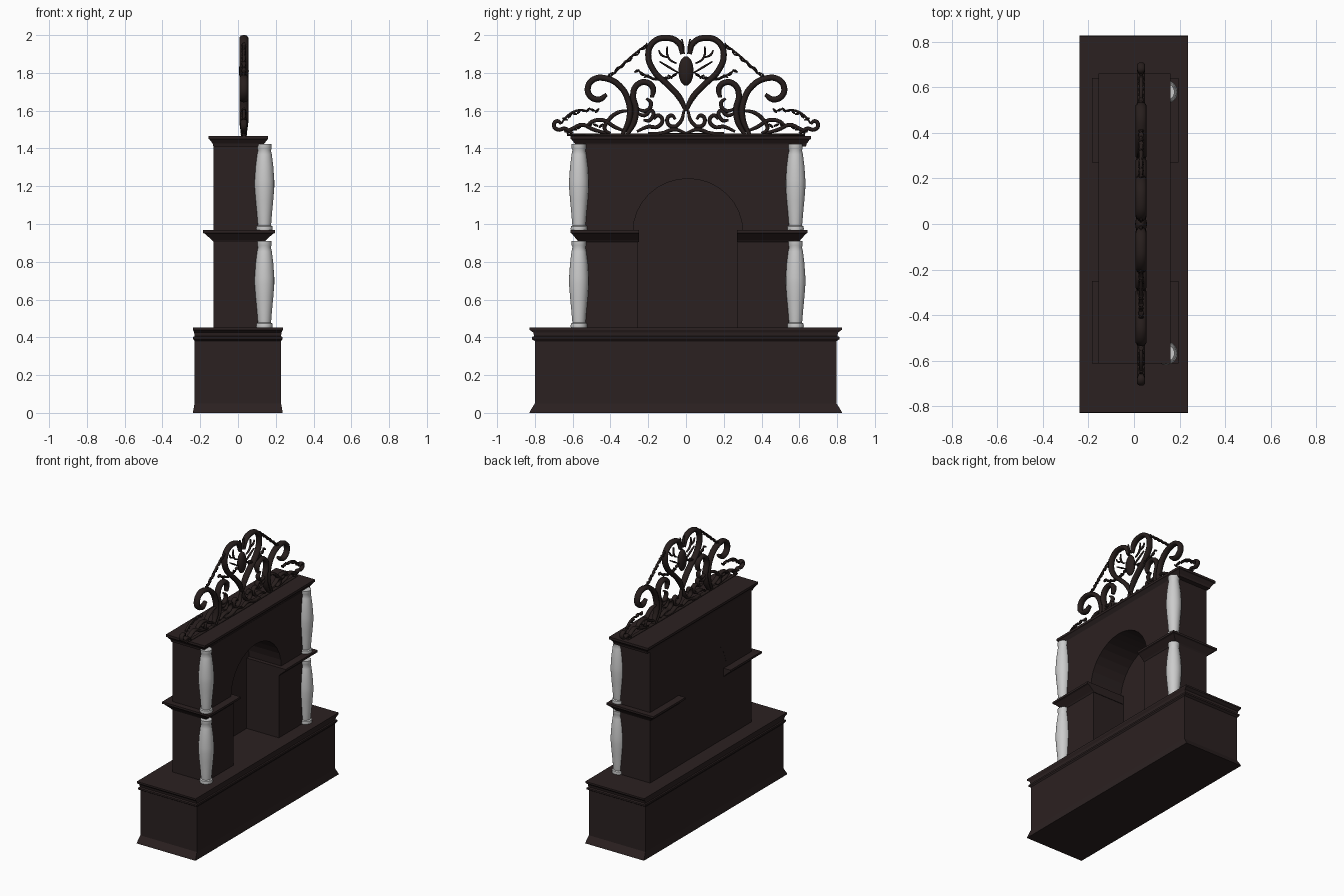
import bpy, bmesh, math
from mathutils import Matrix, Vector

if "Cube" in bpy.data.objects:
    bpy.data.objects.remove(bpy.data.objects["Cube"])


def material(name, rgb):
    m = bpy.data.materials.new(name)
    m.diffuse_color = (*rgb, 1)
    m.use_nodes = True
    m.node_tree.nodes["Principled BSDF"].inputs["Base Color"].default_value = m.diffuse_color
    return m


WOOD = material("dark_wood", (0.024, 0.015, 0.015))
STONE = material("pale_stone", (0.6, 0.6, 0.6))
IRON = material("dark_iron", (0.020, 0.013, 0.012))


def finish(name, bm, mat, smooth=False):
    bmesh.ops.recalc_face_normals(bm, faces=bm.faces)
    me = bpy.data.meshes.new(name)
    bm.to_mesh(me)
    bm.free()
    me.materials.append(mat)
    for p in me.polygons:
        p.use_smooth = smooth
    ob = bpy.data.objects.new(name, me)
    bpy.context.collection.objects.link(ob)
    return ob


def moulding(name, rect, profile, flare_y0=1, flare_y1=1):
    """Stack of rectangles; profile rows are (x offset, y offset, z)."""
    x0, x1, y0, y1 = rect
    bm = bmesh.new()
    rings = []
    for ox, oy, z in profile:
        a, b = y0 - oy * flare_y0, y1 + oy * flare_y1
        rings.append([bm.verts.new(c) for c in ((x0 - ox, a, z), (x1 + ox, a, z),
                                                (x1 + ox, b, z), (x0 - ox, b, z))])
    for lo, hi in zip(rings, rings[1:]):
        for i in range(4):
            j = (i + 1) % 4
            bm.faces.new((lo[i], lo[j], hi[j], hi[i]))
    bm.faces.new(rings[0][::-1])
    bm.faces.new(rings[-1])
    return finish(name, bm, WOOD)


def slab(name, outline, x0, x1):
    """Outline in (y, z), extruded along x."""
    bm = bmesh.new()
    f = bm.faces.new([bm.verts.new((x0, y, z)) for y, z in outline])
    ext = bmesh.ops.extrude_face_region(bm, geom=[f])
    bmesh.ops.translate(bm, vec=(x1 - x0, 0, 0),
                        verts=[v for v in ext["geom"] if isinstance(v, bmesh.types.BMVert)])
    return finish(name, bm, WOOD)


# Plinth
moulding("plinth", (-0.23, 0.228, -0.80, 0.797), [
    (0.009, 0.03, 0), (0.007, 0.024, 0.012), (0, 0, 0.05), (0, 0, 0.38), (0.007, 0.016, 0.39),
    (0.007, 0.016, 0.402), (0, 0.004, 0.406), (0.002, 0.008, 0.425), (0.009, 0.028, 0.44),
    (0.009, 0.028, 0.452)])

# Main body with arched niche, closed by a thin back panel
arch = [(0.01 - 0.29 * math.cos(math.pi * i / 16), 0.96 + 0.28 * math.sin(math.pi * i / 16))
        for i in range(17)]
opening = [(-0.254, 0.45), (-0.254, 0.96)] + arch + [(0.272, 0.96), (0.272, 0.45)]
slab("niche_wall", [(-0.57, 0.45)] + opening + [(0.60, 0.45), (0.60, 1.42), (-0.57, 1.42)], -0.13, 0.14)
slab("niche_back_panel", opening, -0.129, -0.12)

# Middle ledges on both sides of the niche, and the top cornice
ledge = [(0, 0, 0.905), (0.008, 0.006, 0.915), (0.045, 0.034, 0.948), (0.055, 0.042, 0.952), (0.055, 0.042, 0.967)]
moulding("ledge_near", (-0.13, 0.14, -0.57, -0.25), ledge, 1, 0)
moulding("ledge_far", (-0.13, 0.14, 0.27, 0.60), ledge, 0, 1)
moulding("top_cornice", (-0.13, 0.135, -0.585, 0.635), [
    (0, 0, 1.41), (0.004, 0.004, 1.425), (0.02, 0.02, 1.447), (0.025, 0.027, 1.45), (0.025, 0.027, 1.467)])


# Baluster columns at the front corners
def column(name, y, z0, h):
    prof = [(0, 0), (.042, 0), (.044, .02), (.042, .05), (.034, .06), (.036, .09), (.04, .2), (.047, .36),
            (.052, .5), (.052, .58), (.047, .74), (.039, .88), (.034, .93), (.038, .95), (.038, 1), (0, 1)]
    bm = bmesh.new()
    vs = [bm.verts.new((r, 0, t * h)) for r, t in prof]
    es = [bm.edges.new(e) for e in zip(vs, vs[1:])]
    bmesh.ops.spin(bm, geom=vs + es, cent=(0, 0, 0), axis=(0, 0, 1), angle=2 * math.pi, steps=24)
    bmesh.ops.remove_doubles(bm, verts=bm.verts, dist=0.0005)
    bmesh.ops.translate(bm, verts=bm.verts, vec=(0.14, y, z0))
    ob = finish(name, bm, STONE, True)
    bpy.context.view_layer.objects.active = ob
    ob.select_set(True)
    bpy.ops.object.shade_smooth_by_angle(angle=math.radians(50))
    ob.select_set(False)


for side, y in (("near", -0.567), ("far", 0.58)):
    column("lower_column_" + side, y, 0.45, 0.46)
    column("upper_column_" + side, y, 0.965, 0.458)

# Wrought crest: scrolls drawn in (y, z), mirrored about the middle
CX = 0.031


def scrolls(name, paths, depth, flat=1.5, mirror=True):
    cu = bpy.data.curves.new(name, "CURVE")
    cu.dimensions = "3D"
    cu.bevel_depth = depth
    cu.bevel_resolution = 2
    cu.resolution_u = 5
    cu.use_fill_caps = True
    for s in ((1, -1) if mirror else (1,)):
        for path in paths:
            sp = cu.splines.new("BEZIER")
            sp.bezier_points.add(len(path) - 1)
            for i, (p, (y, z)) in enumerate(zip(sp.bezier_points, path)):
                p.co = (0, y * s, z)
                p.handle_left_type = p.handle_right_type = "AUTO"
                p.radius = 0.65 if i in (0, len(path) - 1) else 1
    tmp = bpy.data.objects.new(name + "_curve", cu)
    bpy.context.collection.objects.link(tmp)
    dg = bpy.context.evaluated_depsgraph_get()
    me = bpy.data.meshes.new_from_object(tmp.evaluated_get(dg))
    bpy.data.objects.remove(tmp)
    bm = bmesh.new()
    bm.from_mesh(me)
    bmesh.ops.scale(bm, vec=(flat, 1, 1), verts=bm.verts)
    bmesh.ops.translate(bm, vec=(CX, 0, 0), verts=bm.verts)
    finish(name, bm, IRON, True)


scrolls("heart_and_large_scrolls", [
    # heart half
    [(0.02, 1.90), (0.04, 1.96), (0.10, 1.985), (0.17, 1.965), (0.2, 1.90), (0.17, 1.81), (0.10, 1.74), (0.035, 1.67), (0.0, 1.60)],
    # outer volute with its stem
    [(0.42, 1.685), (0.46, 1.66), (0.505, 1.675), (0.52, 1.72), (0.49, 1.765), (0.42, 1.77), (0.35, 1.73),
     (0.305, 1.65), (0.30, 1.56), (0.335, 1.475)],
    # inner hook with its stem
    [(0.18, 1.67), (0.175, 1.72), (0.21, 1.75), (0.26, 1.735), (0.28, 1.68), (0.265, 1.61), (0.275, 1.54), (0.31, 1.475)],
], 0.016)
scrolls("small_scrolls", [
    [(0.26, 1.61), (0.21, 1.60), (0.185, 1.64), (0.21, 1.665)],
    [(0.265, 1.59), (0.22, 1.575), (0.18, 1.60), (0.19, 1.55), (0.225, 1.55)],
    [(0.055, 1.555), (0.08, 1.575), (0.10, 1.545), (0.07, 1.515), (0.03, 1.54), (0.01, 1.60)],
    [(0.17, 1.555), (0.15, 1.575), (0.125, 1.55), (0.15, 1.515), (0.20, 1.515), (0.26, 1.49)],
    [(0.0, 1.48), (0.06, 1.50), (0.13, 1.48), (0.20, 1.48)],
    [(0.31, 1.60), (0.36, 1.59), (0.41, 1.55), (0.43, 1.50), (0.40, 1.48)],
    [(0.32, 1.49), (0.38, 1.515), (0.44, 1.55), (0.50, 1.54), (0.53, 1.51)],
    [(0.42, 1.48), (0.49, 1.50), (0.55, 1.525), (0.61, 1.50), (0.645, 1.49)],
    [(0.66, 1.53), (0.68, 1.545), (0.70, 1.525), (0.68, 1.50), (0.64, 1.505), (0.60, 1.48)],
], 0.0105, 1.7)
scrolls("fine_tendrils", [
    [(0.02, 1.90), (0.03, 1.94), (0.05, 1.975)],
    [(0.01, 1.90), (0.015, 1.94), (0.022, 1.98)],
    [(0.05, 1.85), (0.085, 1.87), (0.10, 1.90), (0.10, 1.94)],
    [(0.09, 1.88), (0.13, 1.895), (0.145, 1.92)],
    [(0.04, 1.80), (0.09, 1.83), (0.14, 1.86)],
    [(0.21, 1.95), (0.29, 1.885), (0.37, 1.81), (0.41, 1.77)],
    [(0.05, 1.79), (0.12, 1.765), (0.19, 1.775), (0.25, 1.81)],
    [(0.52, 1.60), (0.58, 1.60), (0.64, 1.56), (0.66, 1.53)],
], 0.006, 1.5)
scrolls("crest_rail", [[(-0.63, 1.472), (0, 1.472), (0.63, 1.472)]], 0.009, 2, False)


# Leaf garlands and the central oval
def blob(bm, y, z, a, b, ang, depth, sub=1):
    mat = (Matrix.Translation(Vector((CX, y, z))) @ Matrix.Rotation(ang, 4, "X")
           @ Matrix.Diagonal((depth, a, b, 1)))
    bmesh.ops.create_icosphere(bm, subdivisions=sub, radius=1, matrix=mat)


bm = bmesh.new()
for s in (1, -1):
    for (y0, z0), (y1, z1), sag, n in (((0.21, 1.945), (0.41, 1.78), 0.0, 11),
                                       ((0.06, 1.79), (0.26, 1.81), 0.03, 9),
                                       ((0.47, 1.60), (0.64, 1.555), -0.02, 8),
                                       ((0.45, 1.52), (0.62, 1.49), -0.015, 7)):
        for i in range(n):
            t = i / (n - 1)
            y, z = y0 + (y1 - y0) * t, z0 + (z1 - z0) * t - sag * 4 * t * (1 - t)
            slope = math.atan2(z1 - z0, y1 - y0) + (0.6 if i % 2 else -0.6)
            blob(bm, s * y, z, 0.018, 0.0075, s * slope, 0.014)
finish("leaf_garlands", bm, IRON)

bm = bmesh.new()
blob(bm, 0, 1.81, 0.04, 0.078, 0, 0.026, 3)
finish("central_oval", bm, IRON, True)
